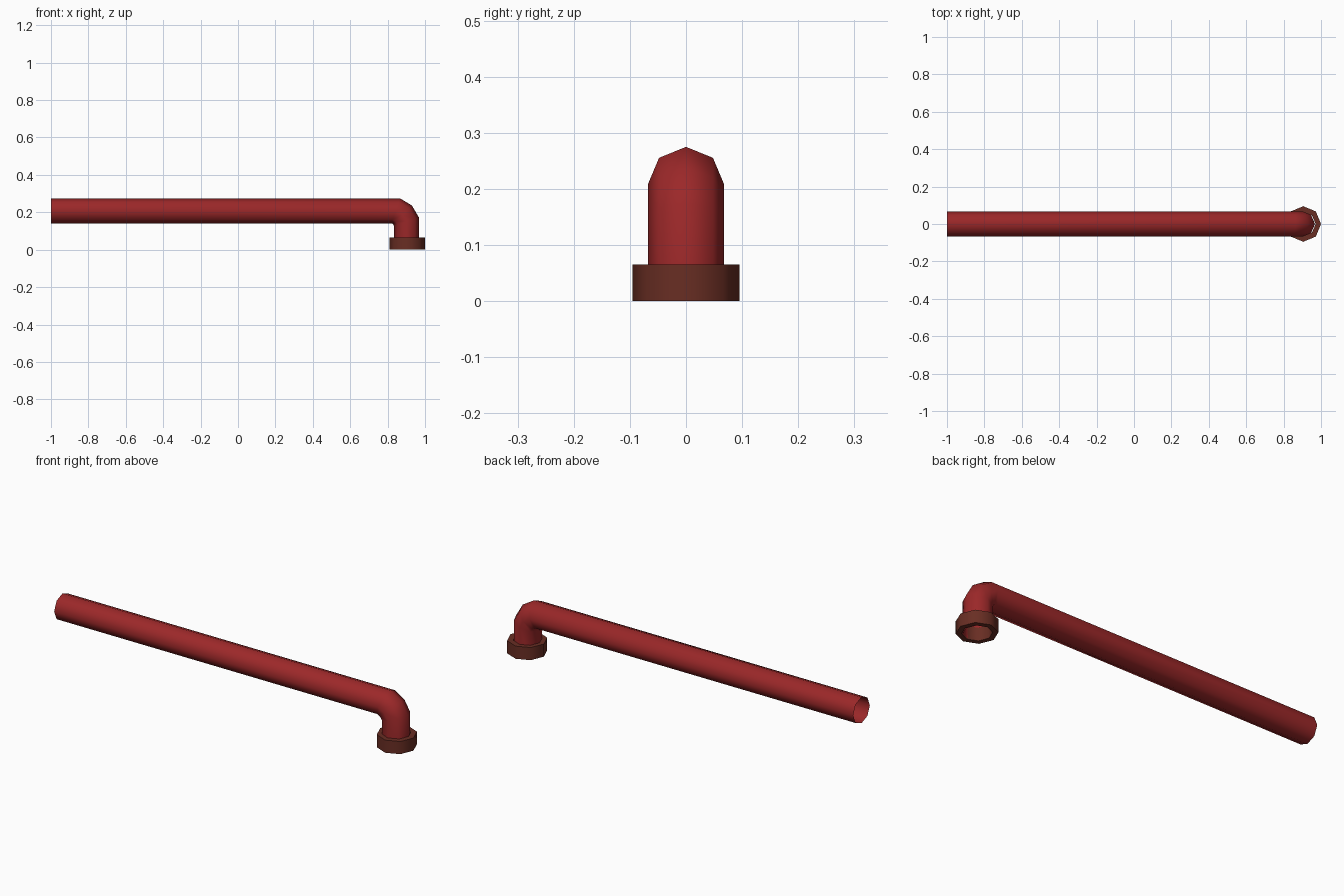
import bpy, math

if "Cube" in bpy.data.objects:
    bpy.data.objects.remove(bpy.data.objects["Cube"])

SIDES = 8


def material(name, rgb):
    m = bpy.data.materials.new(name)
    m.diffuse_color = (*rgb, 1)
    m.use_nodes = True
    m.node_tree.nodes["Principled BSDF"].inputs["Base Color"].default_value = m.diffuse_color
    return m


def loft(name, rings, mat, closed=False):
    """Skin rings given as (inner xz, outer xz, half width in y)."""
    verts, faces = [], []
    for (x0, z0), (x1, z1), w in rings:
        for i in range(SIDES):
            a = 2 * math.pi * i / SIDES
            c = math.cos(a) / 2
            verts.append(((x0 + x1) / 2 + c * (x1 - x0), w * math.sin(a),
                          (z0 + z1) / 2 + c * (z1 - z0)))
    n = len(rings)
    for r in range(n if closed else n - 1):
        for i in range(SIDES):
            j, s = (i + 1) % SIDES, (r + 1) % n
            faces.append((r * SIDES + i, r * SIDES + j, s * SIDES + j, s * SIDES + i))
    me = bpy.data.meshes.new(name)
    me.from_pydata(verts, [], faces)
    me.materials.append(mat)
    ob = bpy.data.objects.new(name, me)
    bpy.context.collection.objects.link(ob)
    bpy.context.view_layer.objects.active = ob
    ob.select_set(True)
    bpy.ops.object.mode_set(mode='EDIT')
    bpy.ops.mesh.select_all(action='SELECT')
    bpy.ops.mesh.normals_make_consistent(inside=False)
    bpy.ops.object.mode_set(mode='OBJECT')
    bpy.ops.object.shade_smooth_by_angle(angle=math.radians(50))
    ob.select_set(False)
    return ob


red = material("pipe red", (0.33, 0.021, 0.022))
brown = material("collar brown", (0.14, 0.027, 0.017))

# Open pipe: long run, mitred elbow, short drop
R = 0.068
loft("pipe", [
    ((-1.0, 0.141), (-1.0, 0.275), R),
    ((0.82, 0.141), (0.866, 0.275), R),
    ((0.829, 0.137), (0.93, 0.236), R),
    ((0.834, 0.128), (0.967, 0.173), R),
    ((0.834, 0.002), (0.967, 0.002), R),
], red)

# Collar ring around the foot of the drop
cx, ro, ri, h = 0.905, 0.095, 0.069, 0.065
loft("collar", [((cx - r, z), (cx + r, z), r)
                for r, z in ((ro, 0), (ro, h), (ri - 0.003, h), (ri, 0))], brown, closed=True)
